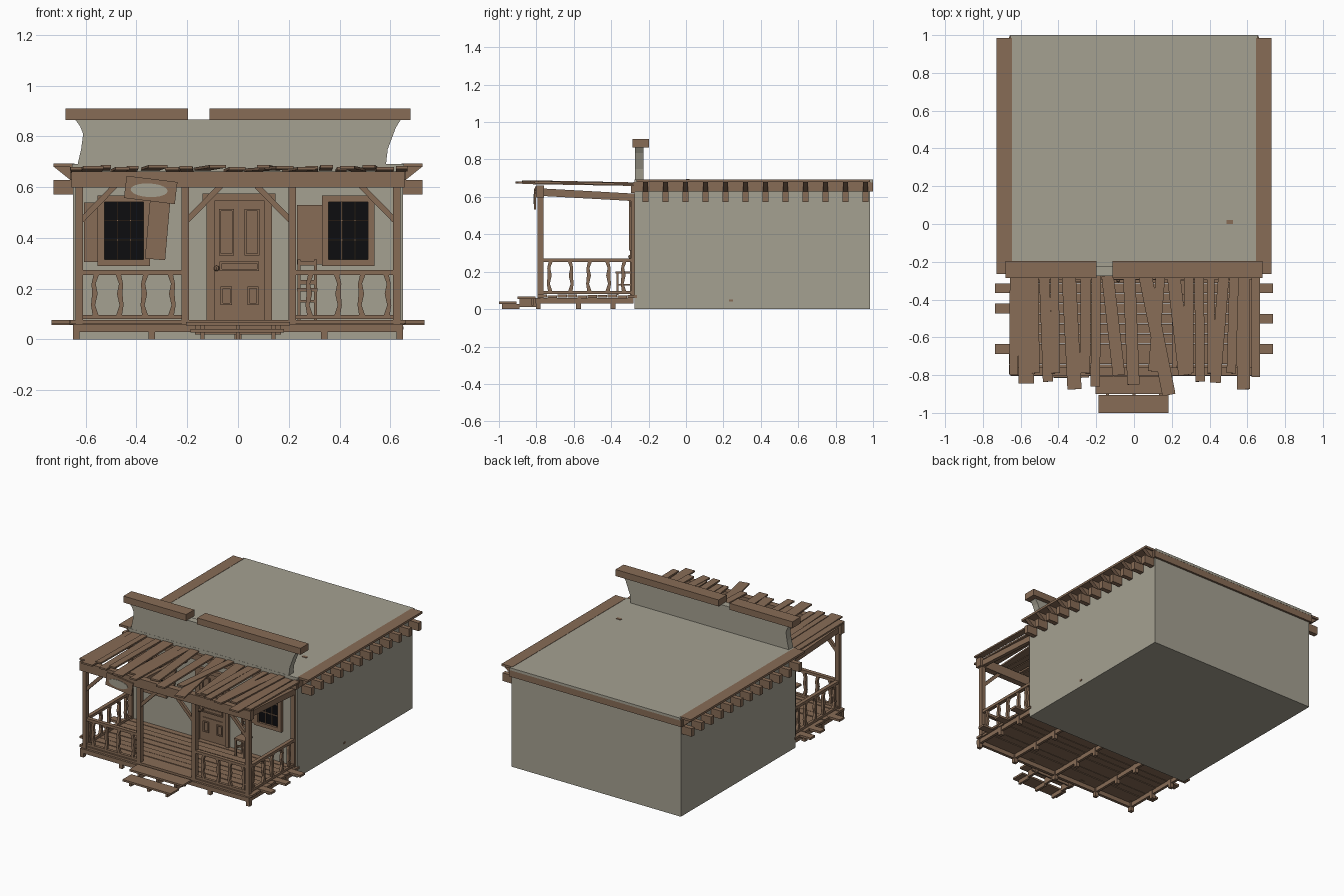
import bpy, bmesh, math, random
from mathutils import Vector, Matrix

if "Cube" in bpy.data.objects:
    bpy.data.objects.remove(bpy.data.objects["Cube"])
random.seed(4)

def mat(name, c):
    m = bpy.data.materials.new(name)
    m.diffuse_color = (*c, 1)
    m.use_nodes = True
    m.node_tree.nodes["Principled BSDF"].inputs["Base Color"].default_value = m.diffuse_color
    return m
WOOD = mat("weathered_wood", (0.245, 0.15, 0.093))
PLASTER = mat("grey_plaster", (0.375, 0.355, 0.285))
BLACK = mat("window_black", (0.004, 0.004, 0.005))

def finish(name, bm, m):
    bmesh.ops.recalc_face_normals(bm, faces=bm.faces)
    me = bpy.data.meshes.new(name)
    bm.to_mesh(me); bm.free()
    me.materials.append(m)
    ob = bpy.data.objects.new(name, me)
    bpy.context.collection.objects.link(ob)
    return ob

def box(name, x0, x1, y0, y1, z0, z1, m=WOOD, tilt=0):
    """Box from limits, optionally turned about y through its centre."""
    bm = bmesh.new()
    M = (Matrix.Translation(((x0+x1)/2, (y0+y1)/2, (z0+z1)/2)) @ Matrix.Rotation(tilt, 4, 'Y')
         @ Matrix.Diagonal((x1-x0, y1-y0, z1-z0, 1)))
    bmesh.ops.create_cube(bm, size=1, matrix=M)
    return finish(name, bm, m)

def beam(name, p, q, w, h, m=WOOD):
    """Bar from p to q, w across and h up."""
    p, q = Vector(p), Vector(q)
    d = (q-p).normalized()
    side = d.cross(Vector((0, 0, 1)))
    side = side.normalized() if side.length > 1e-3 else Vector((1, 0, 0))
    up = side.cross(d)
    R = Matrix((side, d, up)).transposed().to_4x4()
    bm = bmesh.new()
    bmesh.ops.create_cube(bm, size=1, matrix=Matrix.Translation((p+q)/2) @ R
                          @ Matrix.Diagonal((w, (q-p).length, h, 1)))
    return finish(name, bm, m)

def prism(name, pts, y0, y1, m=WOOD):
    """Outline in x,z pushed from y0 to y1."""
    bm = bmesh.new()
    f = bm.faces.new([bm.verts.new((x, y0, z)) for x, z in pts])
    r = bmesh.ops.extrude_face_region(bm, geom=[f])
    bmesh.ops.translate(bm, vec=(0, y1-y0, 0), verts=[v for v in r['geom'] if isinstance(v, bmesh.types.BMVert)])
    return finish(name, bm, m)

# House body, flat roof and parapet with worn ends
box("house_body", -.65, .65, -.275, .985, 0, .675, PLASTER)
box("roof_slab", -.655, .655, -.275, 1.0, .675, .692, PLASTER)
box("back_fascia", -.66, .66, .984, .999, .63, .678)
prism("parapet", [(-.632, .69), (-.618, .75), (-.61, .81), (-.622, .84), (-.642, .867), (.642, .867),
                  (.622, .835), (.605, .79), (.59, .75), (.583, .69)], -.274, -.226, PLASTER)
box("parapet_cap_left", -.68, -.198, -.286, -.197, .865, .91)
box("parapet_cap_right", -.113, .68, -.286, -.197, .865, .91)
box("roof_chip", .49, .525, .0, .02, .69, .695)
box("wall_chip", .648, .653, .23, .25, .04, .052)

# Eaves: fascia, cap board, triangular brackets and rafter tails
for s, side in ((-1, "left"), (1, "right")):
    xs = lambda a, b: (min(s*a, s*b), max(s*a, s*b))
    box(f"eave_fascia_{side}", *xs(.645, .662), -.28, .99, .628, .68)
    box(f"eave_cap_{side}", *xs(.645, .727), -.265, .985, .679, .694)
    for k in range(12):
        y = -.217 + .107*k
        prism(f"eave_bracket_{side}", [(s*.66, .628), (s*.725, .68), (s*.66, .68)], y-.013, y+.013)
        box(f"rafter_tail_{side}", *xs(.64, .727), y-.016, y+.016, .572, .628)

# Porch floor: boards, rim and piers
for k in range(10):
    y = -.287 - .0535*k
    l = .735 if k in (1, 3, 7) else .655 + random.uniform(0, .01)
    r = .735 if k in (1, 4, 7) else .655 + random.uniform(0, .01)
    z = random.uniform(-.003, .003)
    box("floor_board", -l, r, y-.0255, y+.0255, .06+z, .075+z)
box("floor_rim_front", -.65, .65, -.805, -.785, .03, .06)
for x in (-.638, -.34, 0, .34, .638):
    beam("floor_joist", (x, -.8, .045), (x, -.28, .045), .018, .03)
    for y in (-.79, -.575, -.39):
        box("floor_pier", x-.013, x+.013, y-.013, y+.013, 0, .06)

# Steps
box("upper_step", -.205, .205, -.9, -.805, .055, .068)
box("lower_step", -.187, .182, -1.0, -.905, .028, .041)
box("step_riser", -.17, .17, -.825, -.815, .02, .055)
for x in (-.14, 0, .14):
    box("step_stringer_upper", x-.008, x+.008, -.89, -.8, .012, .055)
    box("step_stringer_lower", x-.008, x+.008, -.985, -.89, 0, .028)

# Porch posts, beams and braces
posts = (-.625, -.208, .214, .625)
for i, x in enumerate(posts):
    box("porch_post", x-.015, x+.015, -.795, -.763, .06, .61)
    if i in (0, 3):
        box("wall_post", x-.015, x+.015, -.293, -.27, .06, .61)
    beam("porch_side_beam", (x, -.77, .625), (x, -.27, .597), .026, .04)
    for s in ((1,), (1,), (-1,), (-1,))[i]:
        beam("post_brace", (x+s*.008, -.779, .47), (x+s*.14, -.779, .605), .02, .022)
box("porch_front_beam", -.657, .657, -.803, -.76, .598, .662)
box("porch_wall_ledger", -.657, .657, -.295, -.273, .62, .662)

# Loose roof planks: x at wall, x at front, width, front y
planks = [(-.635, -.637, .045, -.80), (-.577, -.57, .082, -.845), (-.525, -.52, .04, -.79),
          (-.475, -.455, .055, -.835), (-.42, -.415, .045, -.79), (-.345, -.315, .075, -.875),
          (-.255, -.26, .055, -.79), (-.2, -.205, .05, -.86), (-.14, -.08, .065, -.80),
          (-.025, -.003, .065, -.85), (.06, .185, .07, -.905), (.14, .10, .05, -.78),
          (.21, .27, .07, -.80), (.29, .29, .05, -.79), (.345, .35, .05, -.835), (.405, .41, .04, -.79),
          (.475, .43, .058, -.84), (.53, .515, .05, -.79), (.575, .58, .07, -.875), (.645, .645, .045, -.81)]
for k, (xa, xb, w, yb) in enumerate(planks):
    dz = .004*(k % 3)
    beam("roof_plank", (xa, -.275, .664+dz), (xb, yb, .674+dz), w, .011)

# Railings with bent balusters
def baluster(x, y, along_x, s):
    pts = [(0, .09), (.011, .135), (.004, .18), (.009, .22), (-.003, .26)]
    w = [.012, .008, .011, .008, .011]
    L = [(s*o-a, z) for (o, z), a in zip(pts, w)]
    R = [(s*o+a, z) for (o, z), a in zip(pts, w)]
    ob = prism("baluster", L + R[::-1], -.009, .009)
    ob.location = (x, y, 0)
    if not along_x:
        ob.rotation_euler.z = math.pi/2
for a, b, xs in ((-.625, -.208, (-.56, -.47, -.365, -.265)), (.214, .625, (.285, .39, .49, .585))):
    box("rail_top_front", a, b, -.792, -.766, .254, .273)
    box("rail_bottom_front", a, b, -.789, -.769, .08, .096)
    for i, x in enumerate(xs):
        baluster(x, -.779, True, 1 if i % 2 else -1)
for x in (-.625, .625):
    box("rail_top_side", x-.013, x+.013, -.78, -.28, .252, .271)
    box("rail_bottom_side", x-.01, x+.01, -.78, -.28, .08, .096)
    for i, y in enumerate((-.725, -.62, -.515, -.42, -.33)):
        baluster(x, y, False, 1 if i % 2 else -1)

# Door: frame, leaf, raised panels with recess gaps, knob
box("door_frame_left", -.125, -.093, -.292, -.27, .07, .55)
box("door_frame_right", .105, .133, -.292, -.27, .07, .55)
box("door_frame_top", -.14, .148, -.297, -.27, .545, .575)
box("door_leaf", -.095, .107, -.282, -.27, .075, .547)
def ring(name, x0, x1, z0, z1, t, y0, y1):
    box(name, x0, x1, y0, y1, z0, z0+t)
    box(name, x0, x1, y0, y1, z1-t, z1)
    box(name, x0, x0+t, y0, y1, z0+t, z1-t)
    box(name, x1-t, x1, y0, y1, z0+t, z1-t)
for x0, x1, z0, z1 in ((-.075, -.015, .33, .515), (.025, .085, .33, .515), (-.072, .083, .27, .308),
                       (-.068, -.024, .135, .208), (.037, .08, .135, .208)):
    ring("door_panel_moulding", x0, x1, z0, z1, .008, -.29, -.28)
box("door_rail", -.07, .08, -.287, -.28, .222, .235)
bm = bmesh.new()
bmesh.ops.create_uvsphere(bm, u_segments=8, v_segments=6, radius=.011, matrix=Matrix.Translation((-.084, -.298, .28)))
finish("door_knob", bm, WOOD)

# Windows: dark pane, frame, glazing bars
for x0, x1 in ((-.527, -.372), (.357, .512)):
    box("window_pane", x0, x1, -.28, -.272, .315, .545, BLACK)
    ring("window_frame", x0-.026, x1+.026, .29, .567, .026, -.295, -.27)
    for k in (1, 2):
        x = x0 + (x1-x0)*k/3
        z = .315 + .23*k/3
        box("window_bar", x-.0022, x+.0022, -.286, -.278, .315, .545)
        box("window_bar", x0, x1, -.286, -.278, z-.0022, z+.0022)

# Shutters, one hanging loose
box("shutter_left_outer", -.607, -.535, -.288, -.272, .305, .54)
box("shutter_left_loose", -.355, -.275, -.304, -.29, .315, .59, tilt=math.radians(5))
box("shutter_right", .232, .35, -.288, -.272, .295, .53)

# Crooked board on the front beam with a bare oval patch
tilt = math.radians(7)
box("hanging_board", -.445, -.243, -.813, -.803, .545, .633, tilt=tilt)
bm = bmesh.new()
bmesh.ops.create_cone(bm, cap_ends=True, segments=20, radius1=1, radius2=1, depth=1,
    matrix=Matrix.Translation((-.35, -.8135, .588)) @ Matrix.Rotation(tilt*.4, 4, 'Y')
    @ Matrix.Diagonal((.073, .004, .027, 1)) @ Matrix.Rotation(math.pi/2, 4, 'X'))
finish("board_bare_patch", bm, PLASTER)
box("hanging_board_strap", -.36, -.345, -.806, -.8, .60, .655)

# Chair beside the door
for x in (.24, .305):
    box("chair_back_leg", x-.006, x+.006, -.3, -.288, .075, .315)
    box("chair_front_leg", x-.006, x+.006, -.372, -.36, .075, .195)
    box("chair_side_rung", x-.004, x+.004, -.37, -.29, .125, .133)
box("chair_seat", .232, .313, -.376, -.288, .19, .202)
for z in (.225, .262, .3):
    box("chair_back_slat", .24, .305, -.298, -.291, z-.008, z+.01)
box("chair_front_rung", .24, .305, -.37, -.362, .145, .155)
